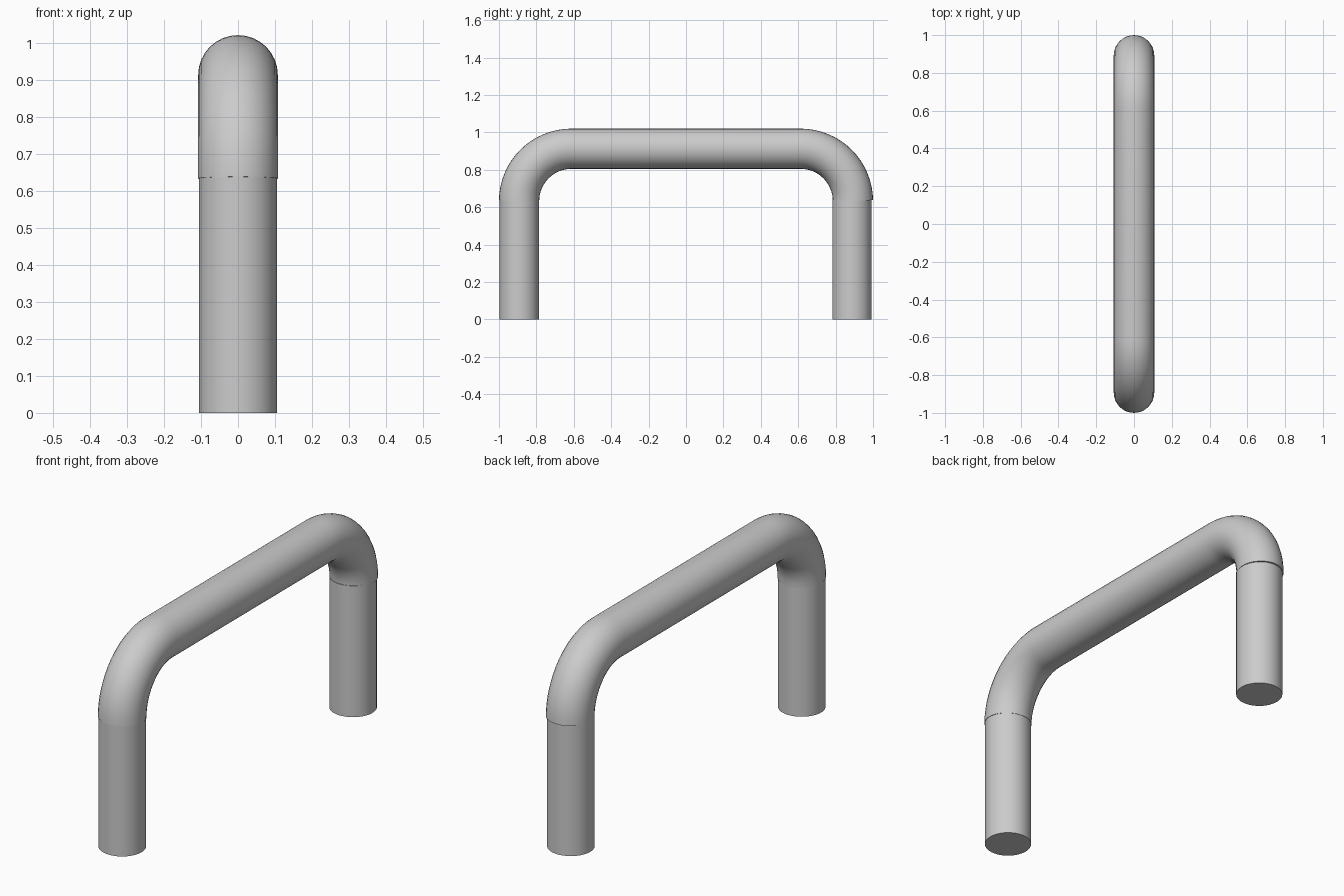
import bpy
from math import sin, cos, pi

if "Cube" in bpy.data.objects:
    bpy.data.objects.remove(bpy.data.objects["Cube"])

TUBE_R = 0.1075   # radius of the bent bar
LEG_R = 0.105     # legs are slightly thinner
BEND_R = 0.28     # centreline bend radius
TOP_Z = 0.9125    # centreline height of the bar
SIDE_Y = 0.8925   # centreline of the bar ends
STEPS = 16


def smooth(obj):
    bpy.ops.object.select_all(action='DESELECT')
    obj.select_set(True)
    bpy.context.view_layer.objects.active = obj
    bpy.ops.object.shade_smooth_by_angle()


# Bent bar: quarter bend, straight run, quarter bend
half = [(SIDE_Y - BEND_R + BEND_R * cos(a), TOP_Z - BEND_R + BEND_R * sin(a))
        for a in (i * pi / 2 / STEPS for i in range(STEPS + 1))]
path = [(-y, z) for y, z in half] + half[::-1]

curve = bpy.data.curves.new("bent_bar_path", 'CURVE')
curve.dimensions = '3D'
curve.bevel_depth = TUBE_R
curve.bevel_resolution = 14
curve.use_fill_caps = True
spline = curve.splines.new('POLY')
spline.points.add(len(path) - 1)
for point, (y, z) in zip(spline.points, path):
    point.co = (0, y, z, 1)
bar = bpy.data.objects.new("bent_bar", curve)
bpy.context.collection.objects.link(bar)
bpy.ops.object.select_all(action='DESELECT')
bar.select_set(True)
bpy.context.view_layer.objects.active = bar
bpy.ops.object.convert(target='MESH')
smooth(bpy.context.view_layer.objects.active)

# Two upright legs, ending just inside the bar ends
LEG_H = 0.64
for name, y in (("front_leg", -0.892), ("back_leg", 0.887)):
    bpy.ops.mesh.primitive_cylinder_add(vertices=64, radius=LEG_R, depth=LEG_H,
                                        location=(0, y, LEG_H / 2))
    leg = bpy.context.object
    leg.name = name
    smooth(leg)
